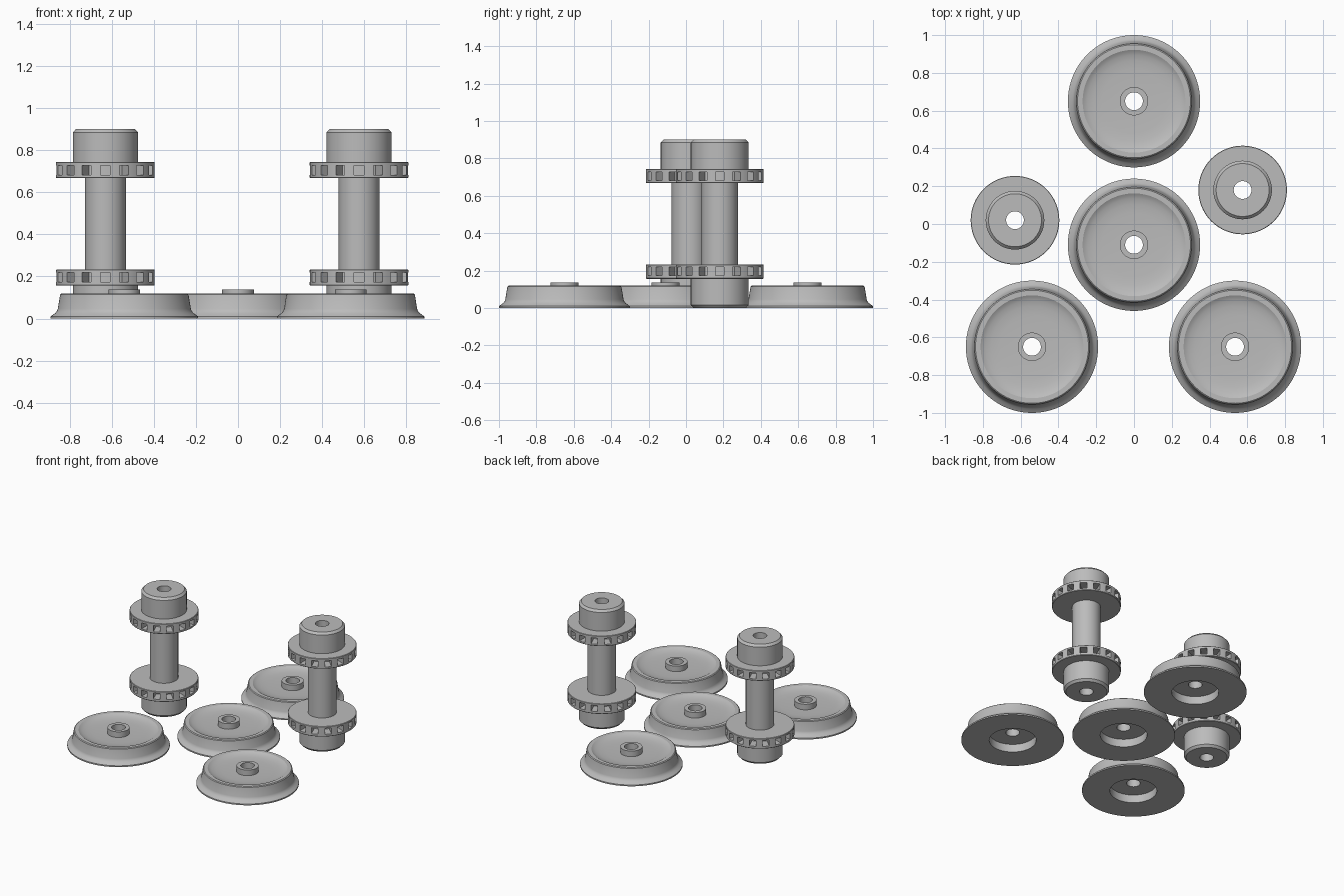
import bpy, bmesh, math
from mathutils import Vector

if "Cube" in bpy.data.objects:
    bpy.data.objects.remove(bpy.data.objects["Cube"])

grey = bpy.data.materials.new("plain grey")
grey.diffuse_color = (0.5, 0.5, 0.5, 1)
grey.use_nodes = True
grey.node_tree.nodes["Principled BSDF"].inputs["Base Color"].default_value = grey.diffuse_color

SEG = 128


def lathe(profile):
    """Spin a closed (radius, z) outline about z; faces[j][i] = outline edge j, segment i."""
    bm = bmesh.new()
    rings = []
    for r, z in profile:
        rings.append([bm.verts.new((r * math.cos(2 * math.pi * i / SEG),
                                    r * math.sin(2 * math.pi * i / SEG), z))
                      for i in range(SEG)])
    faces = []
    for j, ring in enumerate(rings):
        nxt = rings[(j + 1) % len(rings)]
        faces.append([bm.faces.new((ring[i], ring[(i + 1) % SEG],
                                    nxt[(i + 1) % SEG], nxt[i])) for i in range(SEG)])
    return bm, faces


def finish(bm, name, places):
    """Turn the bmesh into one smooth-shaded object per place."""
    bmesh.ops.recalc_face_normals(bm, faces=bm.faces[:])
    mesh = bpy.data.meshes.new(name)
    bm.to_mesh(mesh)
    bm.free()
    mesh.materials.append(grey)
    for x, y in places:
        ob = bpy.data.objects.new(name, mesh)
        bpy.context.collection.objects.link(ob)
        ob.location = (x, y, 0)
    bpy.ops.object.select_all(action='DESELECT')
    ob.select_set(True)
    bpy.context.view_layer.objects.active = ob
    bpy.ops.object.shade_smooth_by_angle(angle=math.radians(30))


# Flanged wheels: dished face, raised hub, bore and recess underneath
wheel = [(0.16, 0), (0.35, 0), (0.35, 0.010), (0.342, 0.016), (0.328, 0.026),
         (0.320, 0.036), (0.316, 0.046), (0.305, 0.114), (0.299, 0.119),
         (0.272, 0.119), (0.262, 0.113), (0.245, 0.106), (0.215, 0.100),
         (0.17, 0.096), (0.075, 0.095), (0.075, 0.137), (0.047, 0.137),
         (0.047, 0.06), (0.16, 0.06)]
bm, _ = lathe(wheel)
finish(bm, "flanged_wheel", [(0, 0.65), (0, -0.11), (-0.54, -0.65), (0.535, -0.65)])

# Spools: lower half outline, mirrored about mid height
H = 0.9
half = [(0.047, 0), (0.140, 0), (0.155, 0.016), (0.155, 0.156), (0.232, 0.156),
        (0.2345, 0.159), (0.2345, 0.174), (0.2345, 0.219), (0.2345, 0.230),
        (0.232, 0.233), (0.097, 0.233)]
bm, faces = lathe(half + [(r, H - z) for r, z in reversed(half)])

# Sixteen pockets sunk into each collar
window_edges = [6, 2 * len(half) - 8]
for j in window_edges:
    for k in range(16):
        group = [faces[j][(8 * k + d) % SEG] for d in (-2, -1, 0, 1)]
        a = 2 * math.pi * k / 16
        out = bmesh.ops.extrude_face_region(bm, geom=group)
        moved = [g for g in out["geom"] if isinstance(g, bmesh.types.BMVert)]
        bmesh.ops.translate(bm, verts=moved,
                            vec=Vector((math.cos(a), math.sin(a), 0)) * -0.085)
        left = [f for f in group if f.is_valid]
        if left:
            bmesh.ops.delete(bm, geom=left, context='FACES_ONLY')
finish(bm, "collared_spool", [(-0.63, 0.02), (0.575, 0.18)])
